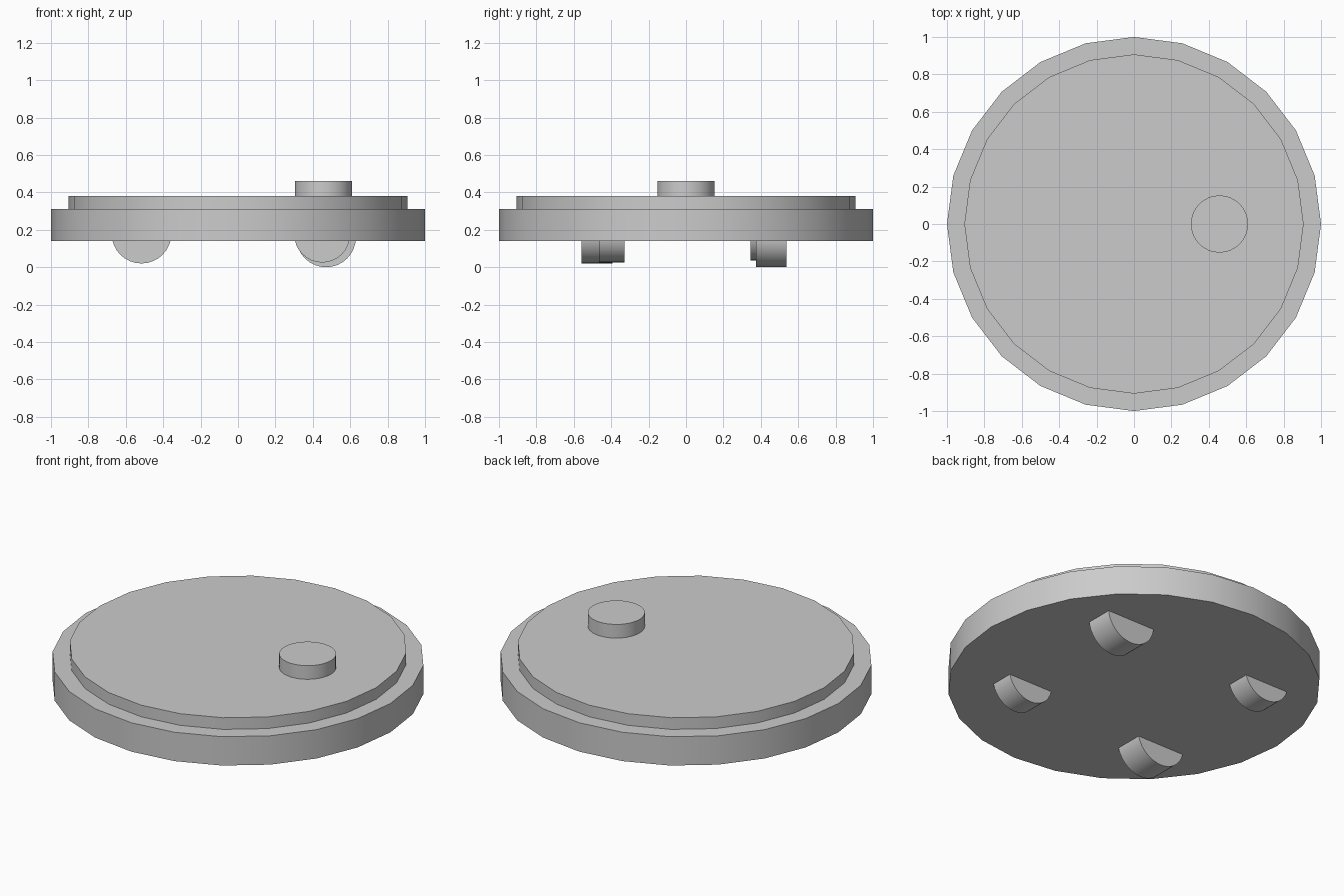
import bpy
import math

if "Cube" in bpy.data.objects:
    bpy.data.objects.remove(bpy.data.objects["Cube"])


def cylinder(name, radius, depth, centre, sides, along_y=False):
    rot = (math.pi / 2, 0, 0) if along_y else (0, 0, 0)
    bpy.ops.mesh.primitive_cylinder_add(vertices=sides, radius=radius, depth=depth,
                                        location=centre, rotation=rot)
    ob = bpy.context.object
    ob.name = name
    bpy.ops.object.shade_smooth_by_angle(angle=math.radians(30))
    return ob


def upright(name, radius, z0, z1, sides, x=0.0):
    return cylinder(name, radius, z1 - z0, (x, 0, (z0 + z1) / 2), sides)


# Stacked body discs and the off-centre button
upright("base_disc", 1.0, 0.141, 0.312, 24)
upright("top_disc", 0.907, 0.312, 0.381, 24)
upright("button", 0.153, 0.381, 0.462, 32, x=0.457)

# Wheels partly sunk into the underside: x, y start, y end, radius, lowest z
wheels = {
    "front_left_wheel": (-0.516, -0.56, -0.392, 0.16, 0.02),
    "front_right_wheel": (0.45, -0.465, -0.328, 0.149, 0.025),
    "back_left_wheel": (-0.524, 0.345, 0.483, 0.15, 0.036),
    "back_right_wheel": (0.471, 0.375, 0.537, 0.159, 0.0),
}
for name, (x, y0, y1, r, low) in wheels.items():
    cylinder(name, r, y1 - y0, (x, (y0 + y1) / 2, low + r), 32, along_y=True)
